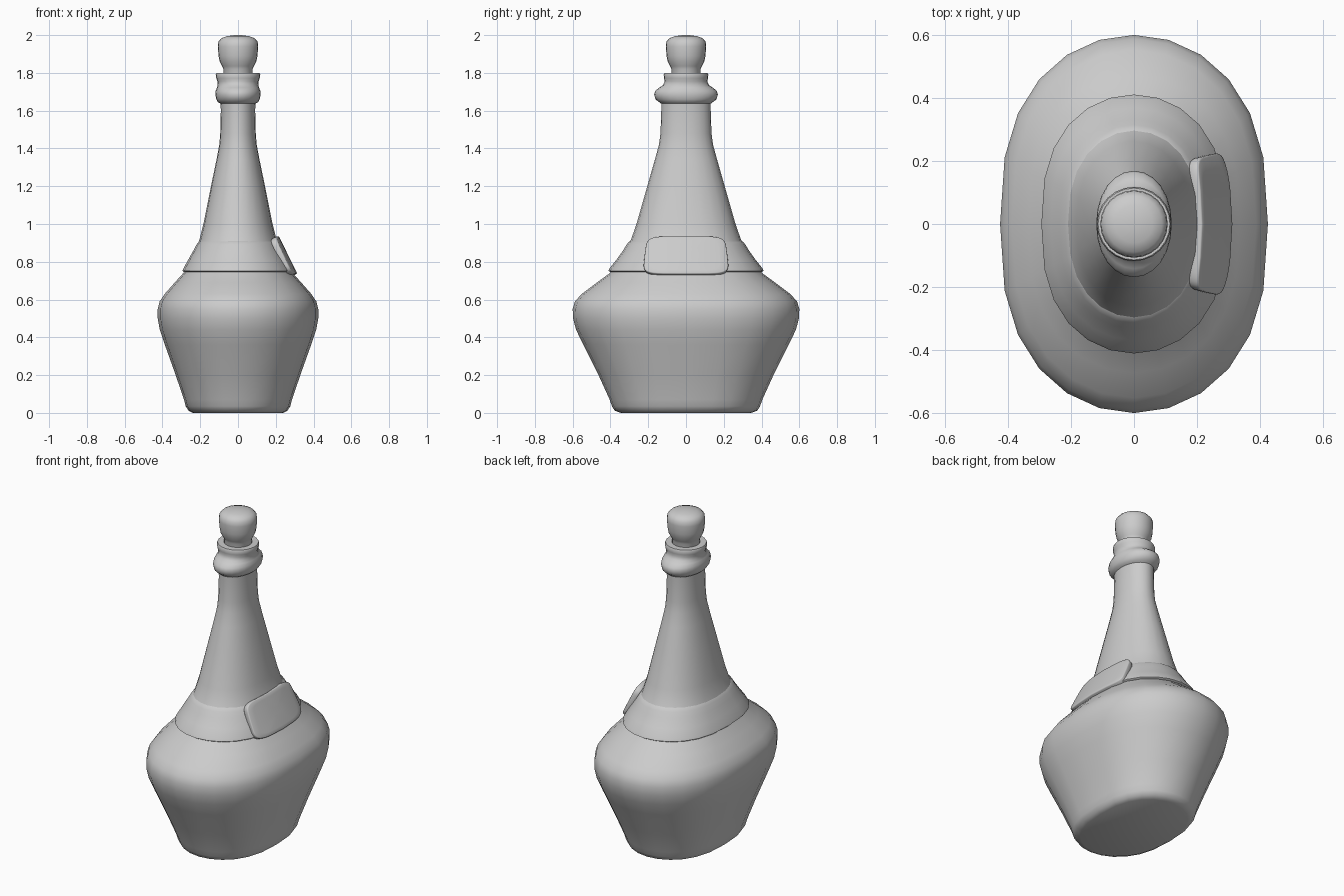
import bpy, bmesh
from math import sin, cos, pi, copysign

if "Cube" in bpy.data.objects:
    bpy.data.objects.remove(bpy.data.objects["Cube"])

SIDES = 24


def finish(name, bm, angle=50):
    bmesh.ops.recalc_face_normals(bm, faces=bm.faces)
    me = bpy.data.meshes.new(name)
    bm.to_mesh(me)
    bm.free()
    ob = bpy.data.objects.new(name, me)
    bpy.context.collection.objects.link(ob)
    bpy.ops.object.select_all(action='DESELECT')
    ob.select_set(True)
    bpy.context.view_layer.objects.active = ob
    bpy.ops.object.shade_smooth_by_angle(angle=angle * pi / 180)
    return ob


def loft(name, profile):
    """Stack of oval rings, each (z, half width x, half width y, roundness)."""
    bm = bmesh.new()
    rings = []
    for z, rx, ry, p in profile:
        ring = []
        for i in range(SIDES):
            a = 2 * pi * i / SIDES
            s = sin(a)
            y = copysign(abs(s) ** p, s) if abs(s) > 1e-6 else 0
            ring.append(bm.verts.new((rx * cos(a), ry * y, z)))
        rings.append(ring)
    for r0, r1 in zip(rings, rings[1:]):
        for i in range(SIDES):
            j = (i + 1) % SIDES
            bm.faces.new((r0[i], r0[j], r1[j], r1[i]))
    bm.faces.new(rings[0][::-1])
    bm.faces.new(rings[-1])
    return finish(name, bm)


# Bottle body, neck, collar and lip
P = 0.77
loft("bottle", [
    (0.00, .24, .345, P), (0.012, .262, .378, P), (0.035, .277, .392, P),
    (0.07, .286, .404, P), (0.2, .330, .463, P), (0.36, .387, .543, P),
    (0.44, .414, .582, P), (0.50, .425, .598, P), (0.55, .425, .600, P),
    (0.59, .415, .588, P), (0.63, .388, .552, P), (0.69, .335, .472, P),
    (0.735, .294, .410, P), (0.77, .265, .375, P), (0.92, .203, .29, .82),
    (1.0, .183, .262, .85), (1.2, .143, .205, .9), (1.34, .114, .165, .93),
    (1.42, .099, .143, .95), (1.48, .094, .135, .95), (1.60, .091, .131, .95),
    (1.637, .092, .131, .95), (1.645, .106, .142, .95), (1.66, .115, .161, .95),
    (1.685, .120, .169, .95), (1.705, .118, .163, .95), (1.722, .112, .142, .97),
    (1.735, .108, .122, 1), (1.755, .109, .113, 1), (1.772, .115, .117, 1),
    (1.79, .118, .118, 1), (1.80, .114, .114, 1), (1.80, .078, .078, 1),
    (1.77, .076, .076, 1),
])

# Raised band around the shoulder
loft("shoulder_band", [
    (0.745, .25, .36, P), (0.745, .286, .400, P), (0.752, .294, .411, P),
    (0.765, .289, .405, P), (0.81, .264, .369, P), (0.86, .236, .333, P),
    (0.89, .220, .315, .79), (0.905, .209, .303, .8), (0.918, .195, .280, .8),
])

# Stopper
loft("stopper", [
    (1.76, .076, .076, 1), (1.82, .077, .077, 1), (1.836, .084, .084, 1),
    (1.86, .097, .097, 1), (1.89, .103, .103, 1), (1.94, .107, .107, 1),
    (1.965, .104, .104, 1), (1.983, .089, .089, 1), (1.994, .06, .06, 1),
    (2.00, .02, .02, 1),
])

# Curved label plate on the +x side, wider at the bottom
bm = bmesh.new()
STEPS, RINGS = 40, 5
rings = []
for k in range(1, RINGS + 1):
    f, ring = k / RINGS, []
    for i in range(STEPS):
        a = 2 * pi * i / STEPS
        u = copysign(abs(cos(a)) ** .35, cos(a)) * f
        v = copysign(abs(sin(a)) ** .35, sin(a)) * f
        z = 0.837 + 0.1 * v
        y = u * (0.22 - 0.012 * v)
        x = 0.314 - (z - 0.737) * 0.49 - 0.5 * y * y
        ring.append(bm.verts.new((x, y, z)))
    rings.append(ring)
bm.faces.new(rings[0])
for r0, r1 in zip(rings, rings[1:]):
    for i in range(STEPS):
        j = (i + 1) % STEPS
        bm.faces.new((r0[i], r1[i], r1[j], r0[j]))
plate = finish("label_plate", bm, 40)
if plate.data.polygons[0].normal.x < 0:
    plate.data.flip_normals()
solid = plate.modifiers.new("thickness", 'SOLIDIFY')
solid.thickness = 0.035
solid.offset = -1
bevel = plate.modifiers.new("soft_edge", 'BEVEL')
bevel.width = 0.006
bevel.segments = 2
bevel.limit_method = 'ANGLE'
bevel.angle_limit = 50 * pi / 180
